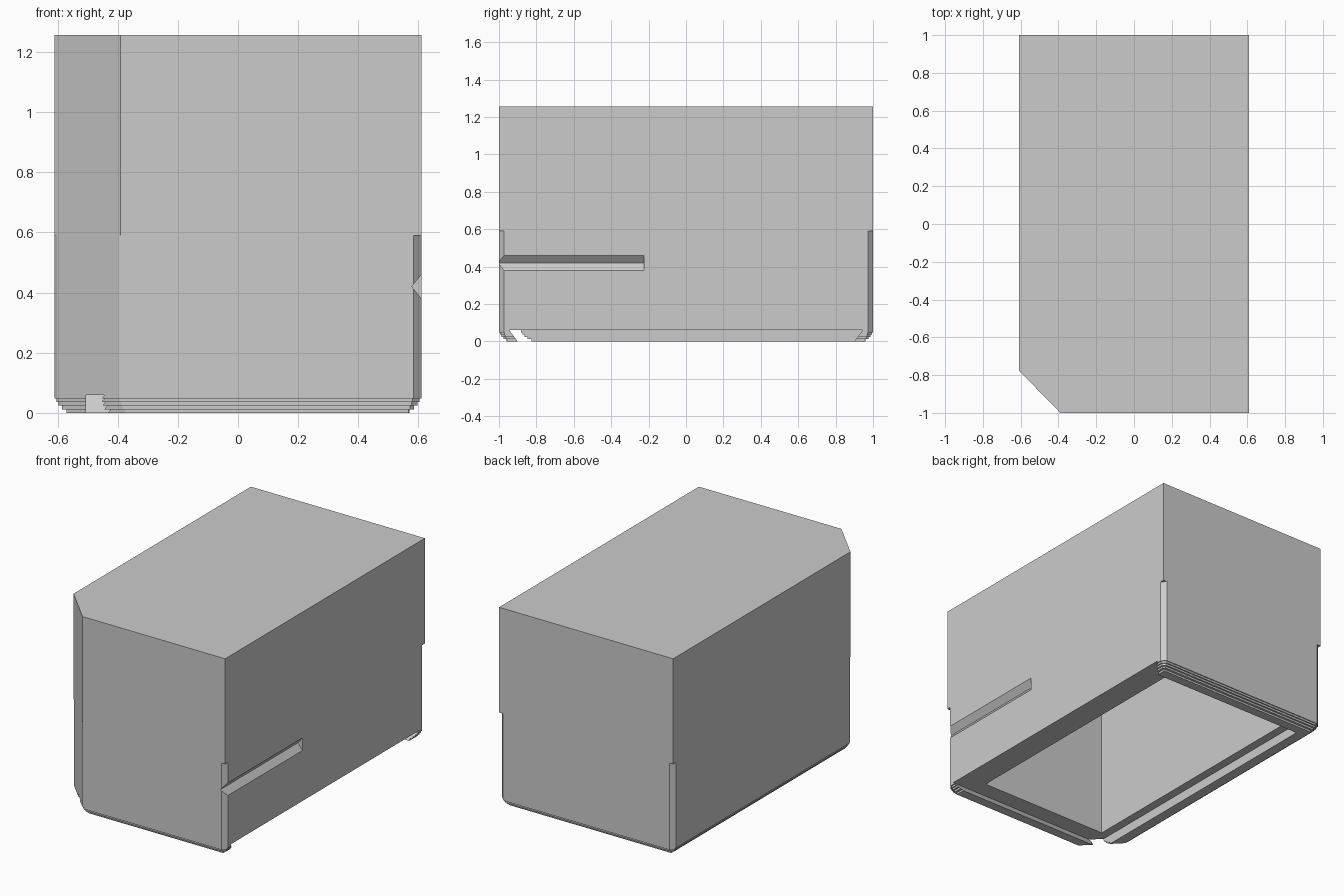
import bpy, bmesh
from mathutils import Vector

cube = bpy.data.objects.get("Cube")
if cube:
    bpy.data.objects.remove(cube)

W, D, H = 0.61, 1.0, 1.257      # half width, half depth, height
CUT_TOP = 0.59                  # height of the trimmed vertical corners

grey = bpy.data.materials.new("plain_grey")
grey.use_nodes = True
colour = (0.6, 0.6, 0.6, 1)
grey.diffuse_color = colour
grey.node_tree.nodes["Principled BSDF"].inputs["Base Color"].default_value = colour

# Plan outline, counter-clockwise, with one large clipped corner
OUTLINE = [Vector(p) for p in
           [(W, -D), (W, D), (-W, D), (-W, -0.775), (-0.39, -D)]]


def trim_corners(points, sizes):
    """Replace every corner by two points set back along its edges."""
    result = []
    for i, p in enumerate(points):
        for q in (points[i - 1], points[(i + 1) % len(points)]):
            result.append(p + (q - p).normalized() * sizes[i])
    return result


def inset(points, amount):
    """Move every edge of a convex outline inwards."""
    result = []
    for i, p in enumerate(points):
        a = (p - points[i - 1]).normalized()
        b = (points[(i + 1) % len(points)] - p).normalized()
        na, nb = Vector((-a.y, a.x)), Vector((-b.y, b.x))
        result.append(p + (na + nb) * amount / (1 + na.dot(nb)))
    return result


def loft(name, rings):
    """Closed solid through rings of 3D points."""
    bm = bmesh.new()
    loops = [[bm.verts.new(p) for p in ring] for ring in rings]
    n = len(loops[0])
    for lo, hi in zip(loops, loops[1:]):
        for i in range(n):
            j = (i + 1) % n
            bm.faces.new((lo[i], lo[j], hi[j], hi[i]))
    bm.faces.new(loops[0][::-1])
    bm.faces.new(loops[-1])
    bmesh.ops.recalc_face_normals(bm, faces=bm.faces)
    mesh = bpy.data.meshes.new(name)
    bm.to_mesh(mesh)
    bm.free()
    obj = bpy.data.objects.new(name, mesh)
    bpy.context.collection.objects.link(obj)
    mesh.materials.append(grey)
    return obj


def level(points, z):
    return [(p.x, p.y, z) for p in points]


def rect(x0, x1, y, z):
    return [(x0, -y, z), (x1, -y, z), (x1, y, z), (x0, y, z)]


def combine(target, tool, operation):
    """Apply a boolean and remove the tool."""
    mod = target.modifiers.new(operation.lower(), 'BOOLEAN')
    mod.operation, mod.solver, mod.object = operation, 'EXACT', tool
    tool.hide_render = True
    bpy.context.view_layer.objects.active = target
    bpy.ops.object.modifier_apply(modifier=mod.name)
    bpy.data.objects.remove(tool)


# Upper block
body = loft("box_shell", [level(OUTLINE, CUT_TOP), level(OUTLINE, H)])

# Lower block: trimmed corners and a stepped bottom edge
lower_outline = trim_corners(OUTLINE, [0.027] * 3 + [0.011] * 2)
step = 0.012
rings = []
for k, amount in enumerate([0.04, 0.025, 0.014, 0.006]):
    ring = inset(lower_outline, amount)
    rings += [level(ring, k * step), level(ring, (k + 1) * step)]
rings += [level(lower_outline, 4 * step), level(lower_outline, CUT_TOP)]
combine(body, loft("lower_block", rings), 'UNION')

# Hollow inside
combine(body, loft("cavity_cutter",
                   [rect(-0.45, 0.45, 0.835, -0.1),
                    rect(-0.45, 0.45, 0.835, 1.1)]), 'DIFFERENCE')

# Undercut slide track for a lid, open at one side
combine(body, loft("track_cutter",
                   [rect(-0.505, 0.8, 0.885, -0.02),
                    rect(-0.505, 0.8, 0.945, 0.06)]), 'DIFFERENCE')

# V-shaped finger groove on the side
groove = [[(W + 0.032, y, 0.34), (W + 0.032, y, 0.5), (W - 0.032, y, 0.42)]
          for y in (-1.1, -0.225)]
combine(body, loft("groove_cutter", groove), 'DIFFERENCE')
